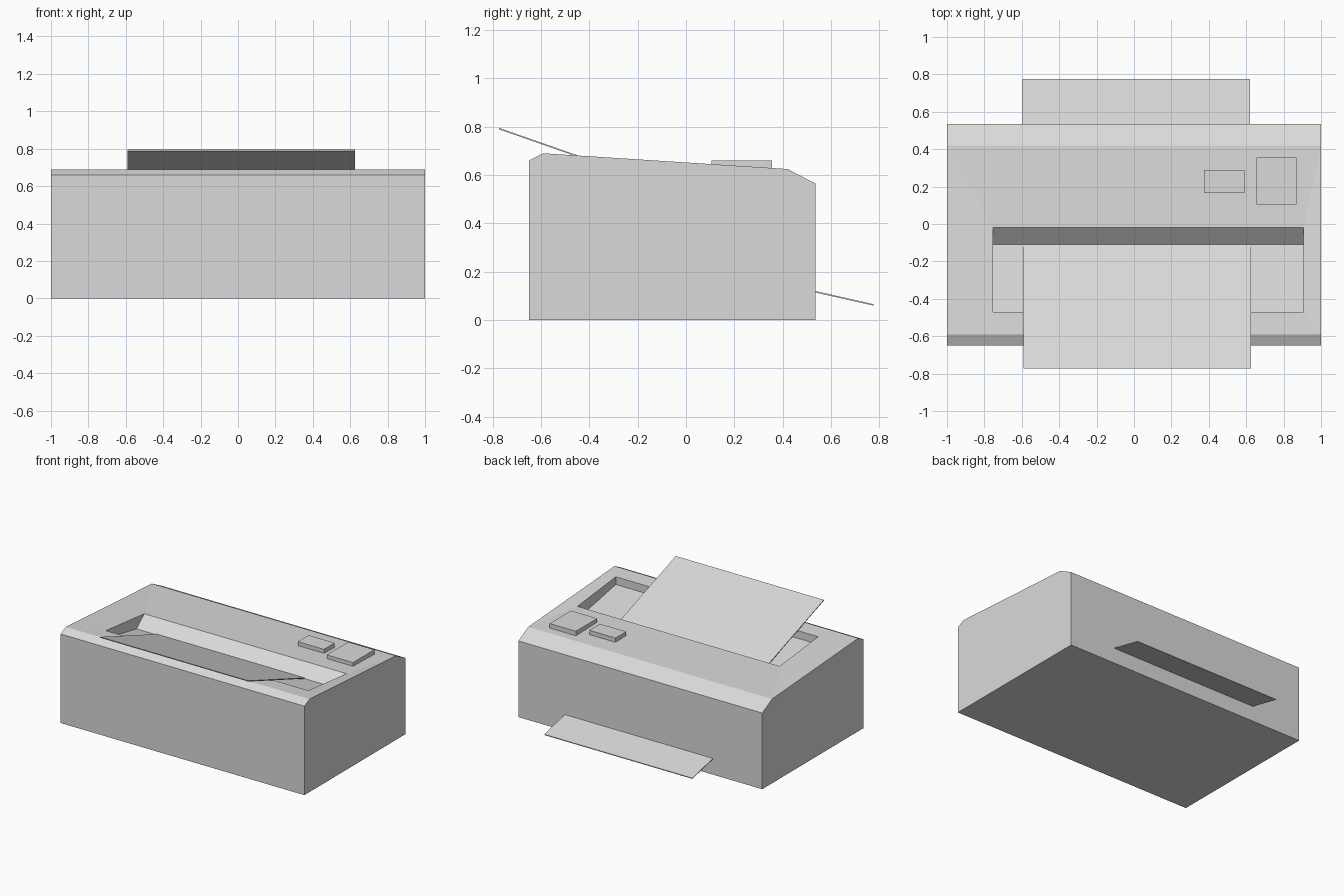
import bpy, bmesh

if "Cube" in bpy.data.objects:
    bpy.data.objects.remove(bpy.data.objects["Cube"])

grey = bpy.data.materials.new("light grey")
grey.diffuse_color = (0.7, 0.7, 0.7, 1)
grey.use_nodes = True
grey.node_tree.nodes["Principled BSDF"].inputs["Base Color"].default_value = grey.diffuse_color


def finish(name, bm):
    bmesh.ops.recalc_face_normals(bm, faces=bm.faces)
    mesh = bpy.data.meshes.new(name)
    bm.to_mesh(mesh)
    bm.free()
    mesh.materials.append(grey)
    obj = bpy.data.objects.new(name, mesh)
    bpy.context.collection.objects.link(obj)


def bridge(bm, a, b, skip=()):
    """Join two equal closed loops with quads."""
    n = len(a)
    for i in range(n):
        if i not in skip:
            bm.faces.new((a[i], a[(i + 1) % n], b[(i + 1) % n], b[i]))


def extrusion(name, profile, x0, x1):
    """Closed solid: a (y, z) profile swept along x."""
    bm = bmesh.new()
    a, b = [[bm.verts.new((x, y, z)) for y, z in profile] for x in (x0, x1)]
    bm.faces.new(a)
    bm.faces.new(b)
    bridge(bm, a, b)
    finish(name, bm)


# Printer body: swept side profile, its top left open for the feed recess
bm = bmesh.new()
profile = [(-0.65, 0), (-0.65, 0.66), (-0.59, 0.69), (0.42, 0.625), (0.535, 0.565), (0.535, 0)]
left, right = [[bm.verts.new((x, y, z)) for y, z in profile] for x in (-1, 1)]
bm.faces.new(left)
bm.faces.new(right)
bridge(bm, left, right, skip=(2,))


# Feed recess: top frame, short front wall, sloping floor and slanted back wall
def ring(y0, z0, y1, z1):
    return [bm.verts.new(p) for p in ((-0.755, y0, z0), (0.905, y0, z0), (0.905, y1, z1), (-0.755, y1, z1))]


outer = [left[2], right[2], right[3], left[3]]
rim = ring(-0.47, 0.682, -0.02, 0.635)
floor = ring(-0.47, 0.625, -0.11, 0.557)
bridge(bm, outer, rim)
bridge(bm, rim, floor)
bm.faces.new(floor)
finish("printer_body", bm)


# Paper sheets: input rises over the front, output slides out of the back
def sheet(name, y0, z0, y1, z1, x0, x1, t=0.006):
    extrusion(name, [(y0, z0 - t), (y1, z1 - t), (y1, z1), (y0, z0)], x0, x1)


sheet("input_paper", -0.773, 0.795, -0.11, 0.563, -0.59, 0.625)
sheet("output_paper", 0.50, 0.128, 0.775, 0.066, -0.595, 0.62)

# Control buttons
for name, x0, x1, y0, y1 in (("large_button", 0.655, 0.87, 0.105, 0.355),
                             ("small_button", 0.375, 0.59, 0.165, 0.29)):
    extrusion(name, [(y0, 0.615), (y1, 0.615), (y1, 0.66), (y0, 0.66)], x0, x1)
